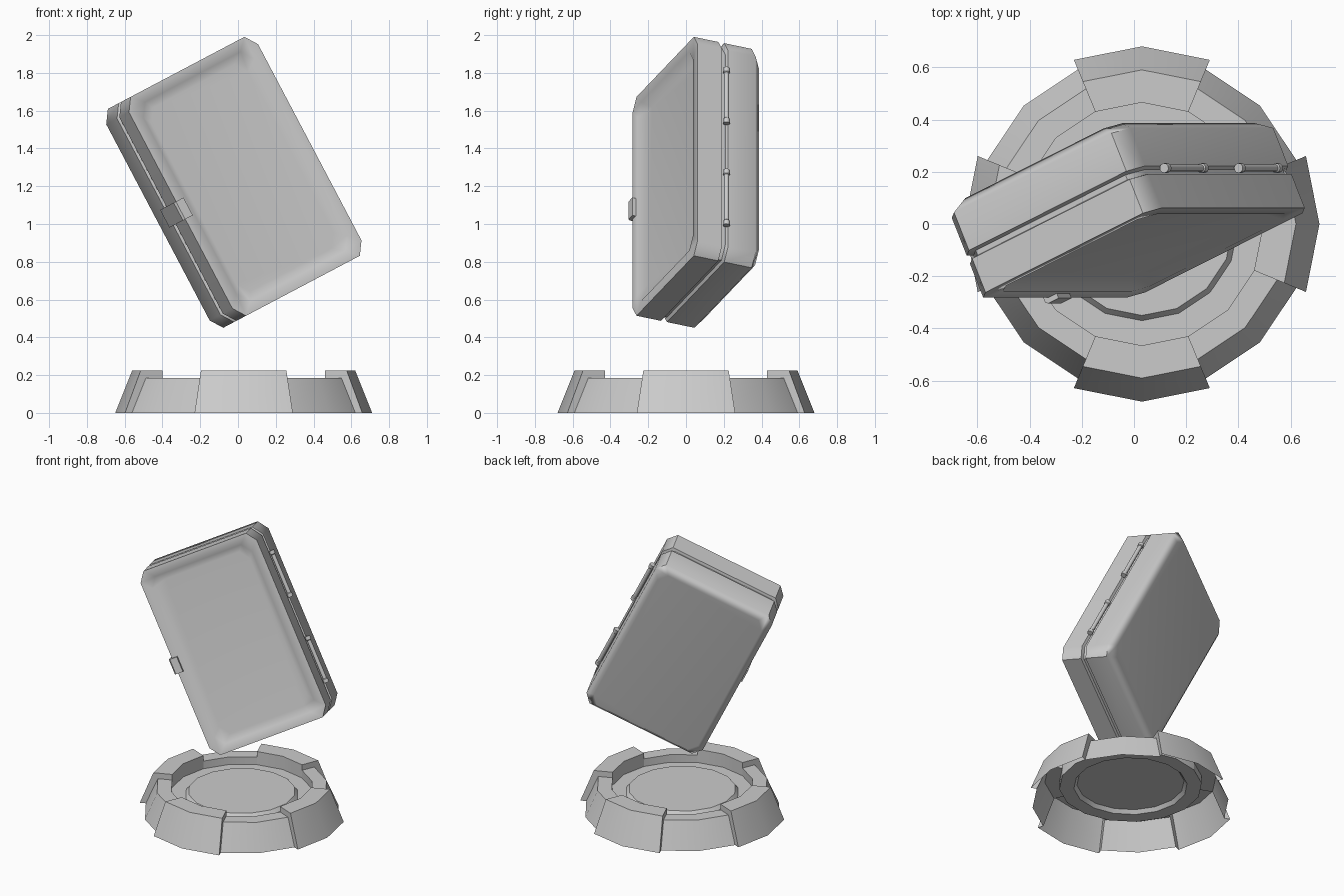
import bpy, bmesh, math
from mathutils import Matrix, Vector

cube = bpy.data.objects.get("Cube")
if cube:
    bpy.data.objects.remove(cube, do_unlink=True)

grey = bpy.data.materials.new("plain grey")
grey.use_nodes = True
grey.diffuse_color = (0.6, 0.6, 0.6, 1)
grey.node_tree.nodes["Principled BSDF"].inputs["Base Color"].default_value = (0.6, 0.6, 0.6, 1)

# Tilt and turn of the floating case
TILT = Matrix.Rotation(math.radians(-27.8), 4, 'Y') @ Matrix.Rotation(math.radians(24), 4, 'Z')


def finish(name, bm, matrix=None, angle=30, weighted=False, fix_normals=True):
    bmesh.ops.remove_doubles(bm, verts=bm.verts, dist=0.0005)
    if fix_normals:
        bmesh.ops.recalc_face_normals(bm, faces=bm.faces)
    mesh = bpy.data.meshes.new(name)
    bm.to_mesh(mesh)
    bm.free()
    mesh.materials.append(grey)
    ob = bpy.data.objects.new(name, mesh)
    bpy.context.collection.objects.link(ob)
    if matrix:
        ob.matrix_world = matrix
    bpy.ops.object.select_all(action='DESELECT')
    ob.select_set(True)
    bpy.context.view_layer.objects.active = ob
    bpy.ops.object.shade_smooth_by_angle(angle=math.radians(angle))
    if weighted:
        mod = ob.modifiers.new("weighted normals", 'WEIGHTED_NORMAL')
        mod.keep_sharp = True
    return ob


# ---- Pedestal: thin shell, open underneath, four raised blocks ----
CX = 0.03
INNER = [(0.465, 0.13), (0.37, 0.13), (0.35, 0.155), (0, 0.155)]
BLOCK = [(0.68, 0), (0.59, 0.225), (0.465, 0.225)]
GAP = [(0.64, 0), (0.56, 0.185), (0.465, 0.185)]


def polar(r, z, a):
    return Vector((CX + r * math.cos(a), r * math.sin(a), z))


bm = bmesh.new()


def add_face(points):
    clean = []
    for p in points:
        if not clean or (p - clean[-1]).length > 1e-5:
            clean.append(p)
    bm.faces.new([bm.verts.new(p) for p in clean])


step = math.pi / 8
for i in range(16):
    a0, a1 = i * step, (i + 1) * step
    is_block = i % 4 in (0, 3)
    profile = (BLOCK if is_block else GAP) + INNER
    for (r0, z0), (r1, z1) in zip(profile, profile[1:]):
        add_face([polar(r0, z0, a0), polar(r0, z0, a1), polar(r1, z1, a1), polar(r1, z1, a0)])
    # Side walls of the raised blocks
    if i % 4 in (1, 3):
        side = [polar(r, z, a0) for r, z in BLOCK + GAP[::-1]]
        add_face(side[::-1] if i % 4 == 3 else side)
finish("pedestal", bm, fix_normals=False)

# ---- Case: stacked chamfered rectangles from front to back ----
X0, X1, Z0, Z1, FRONT = 0.097, 0.9425, 0.435, 1.745, -0.352
LAYERS = [  # inset, depth behind the front rim
    (0.105, 0.045), (0.06, 0), (0, 0), (0, 0.142), (0.018, 0.148),
    (0.018, 0.168), (0, 0.176), (0, 0.335), (0.045, 0.375)]


def outline(inset, depth):
    x0, x1, z0, z1 = X0 + inset, X1 - inset, Z0 + inset, Z1 - inset
    cx, cz = 0.05, 0.068
    y = FRONT + depth
    return [(x0 + cx, y, z0), (x1 - cx, y, z0), (x1, y, z0 + cz), (x1, y, z1 - cz),
            (x1 - cx, y, z1), (x0 + cx, y, z1), (x0, y, z1 - cz), (x0, y, z0 + cz)]


bm = bmesh.new()
loops = [[bm.verts.new(p) for p in outline(*layer)] for layer in LAYERS]
for a, b in zip(loops, loops[1:]):
    for k in range(8):
        n = (k + 1) % 8
        bm.faces.new((a[k], a[n], b[n], b[k]))
bm.faces.new(loops[0])
bm.faces.new(loops[-1][::-1])
finish("case", bm, TILT, 50, True)

# ---- Hinges: pin with a knob at each end ----
MID = (Z0 + Z1) / 2
PIN = [(0, -0.165), (0.019, -0.165), (0.019, -0.14), (0.014, -0.135),
       (0.014, 0.135), (0.019, 0.14), (0.019, 0.165), (0, 0.165)]
for name, side in (("upper_hinge", 1), ("lower_hinge", -1)):
    bm = bmesh.new()
    verts = [bm.verts.new((r, 0, z)) for r, z in PIN]
    edges = [bm.edges.new(pair) for pair in zip(verts, verts[1:])]
    bmesh.ops.spin(bm, geom=verts + edges, cent=(0, 0, 0), axis=(0, 0, 1),
                   angle=math.tau, steps=10)
    spot = Matrix.Translation((X1 + 0.015, FRONT + 0.16, MID + side * 0.305))
    finish(name, bm, TILT @ spot, 40)

# ---- Latch: bent plate hooked over the front rim ----
SECTION = [(X0 + 0.04, FRONT + 0.002), (X0 + 0.04, FRONT - 0.02), (X0 - 0.01, FRONT - 0.02),
           (X0 - 0.02, FRONT - 0.01), (X0 - 0.02, FRONT + 0.19), (X0 + 0.002, FRONT + 0.19),
           (X0 + 0.002, FRONT + 0.002)]
bm = bmesh.new()
face = bm.faces.new([bm.verts.new((x, y, MID - 0.053)) for x, y in SECTION])
top = bmesh.ops.extrude_face_region(bm, geom=[face])["geom"]
bmesh.ops.translate(bm, verts=[g for g in top if isinstance(g, bmesh.types.BMVert)],
                    vec=(0, 0, 0.106))
finish("latch", bm, TILT)
